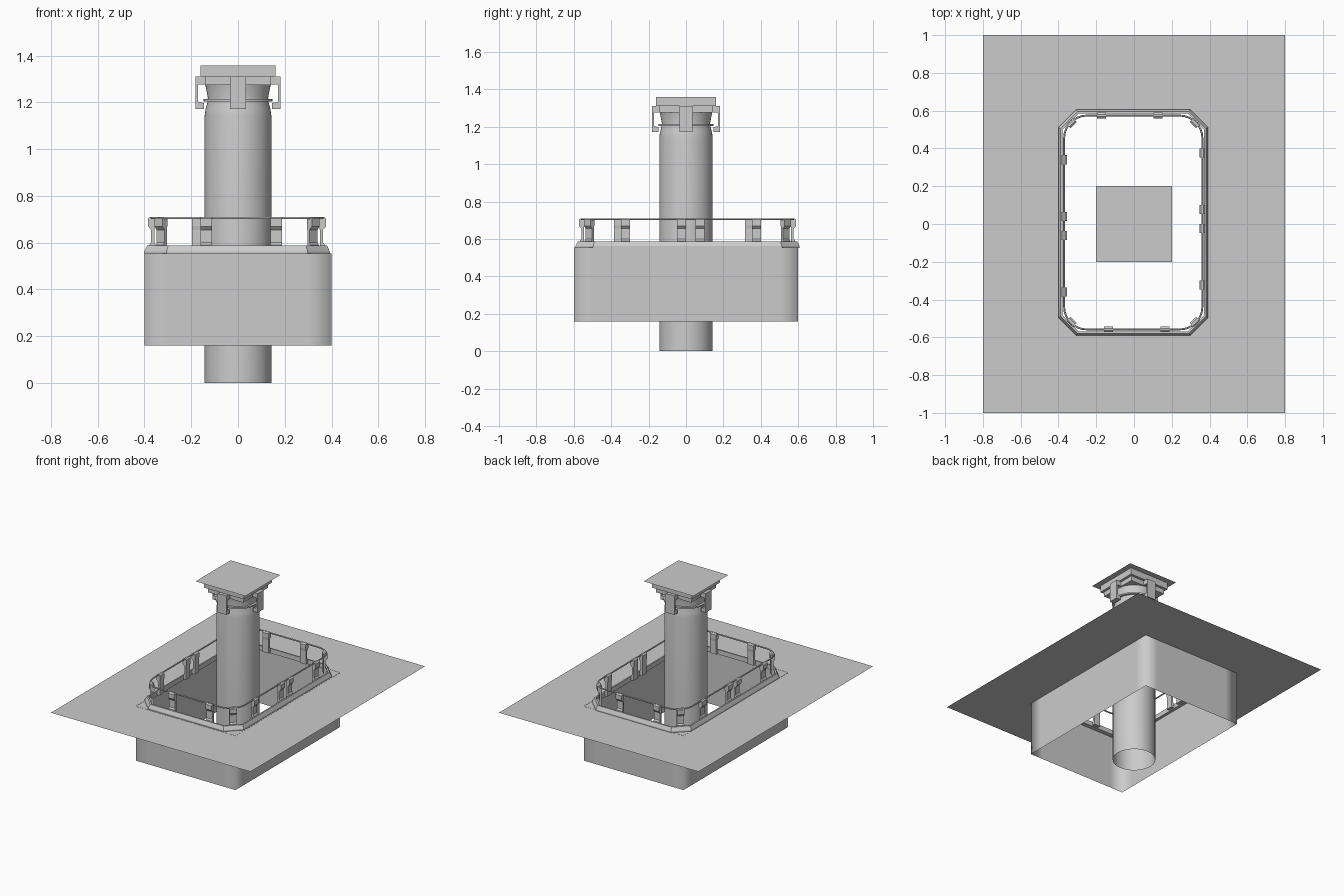
import bpy, bmesh
from math import sin, cos, pi, radians
from mathutils import Matrix, Vector

if "Cube" in bpy.data.objects:
    bpy.data.objects.remove(bpy.data.objects["Cube"])


def add_obj(name, bm, smooth=False):
    me = bpy.data.meshes.new(name)
    bm.to_mesh(me)
    bm.free()
    for p in me.polygons:
        p.use_smooth = smooth
    ob = bpy.data.objects.new(name, me)
    bpy.context.collection.objects.link(ob)
    return ob


def loft(name, rings, smooth=False, loop=False):
    """Skin a list of closed point rings with quads."""
    bm = bmesh.new()
    vs = [[bm.verts.new(p) for p in r] for r in rings]
    pairs = list(zip(vs, vs[1:])) + ([(vs[-1], vs[0])] if loop else [])
    for a, b in pairs:
        for i in range(len(a)):
            j = (i + 1) % len(a)
            bm.faces.new((a[i], a[j], b[j], b[i]))
    return add_obj(name, bm, smooth)


def extrude_profile(name, prof, width, mat):
    """Closed (outward, z) profile extruded to a width, then placed."""
    bm = bmesh.new()
    f = bm.faces.new([bm.verts.new((d, -width / 2, z)) for d, z in prof])
    geo = bmesh.ops.extrude_face_region(bm, geom=[f])["geom"]
    bmesh.ops.translate(bm, vec=(0, width, 0),
                        verts=[g for g in geo if isinstance(g, bmesh.types.BMVert)])
    bmesh.ops.recalc_face_normals(bm, faces=bm.faces)
    bm.transform(mat)
    return add_obj(name, bm)


def box(name, hx, hy, z0, z1):
    return extrude_profile(name, [(-hx, z0), (hx, z0), (hx, z1), (-hx, z1)], hy * 2, Matrix())


def octagon(hx, hy, c, z, ox=0, oy=0):
    pts = [(hx, -hy + c), (hx, hy - c), (hx - c, hy), (-hx + c, hy),
           (-hx, hy - c), (-hx, -hy + c), (-hx + c, -hy), (hx - c, -hy)]
    return [(x + ox, y + oy, z) for x, y in pts]


def circle(r, z, n=48):
    return [(r * cos(2 * pi * i / n), r * sin(2 * pi * i / n), z) for i in range(n)]


OX, OY = -0.004, 0.008   # small offset of the rim and rail
PLANE_Z = 0.553

# flat sheet with an octagonal opening
bm = bmesh.new()
for ring in ([(x, y, PLANE_Z) for x, y in ((-.8, -1), (.8, -1), (.8, 1), (-.8, 1))],
             octagon(0.395, 0.597, 0.095, PLANE_Z, OX, OY)):
    v = [bm.verts.new(p) for p in ring]
    for i in range(len(v)):
        bm.edges.new((v[i], v[(i + 1) % len(v)]))
bmesh.ops.triangle_fill(bm, edges=bm.edges[:], use_beauty=True, normal=(0, 0, 1))
add_obj("ground_sheet", bm)

# open rectangular skirt, smooth around its corners
def skirt_ring(z):
    x, y, c = 0.4, 0.6, 0.1
    return [(x, -y + c, z), (x, y - c, z), (x, y, z), (x - c, y, z), (-x + c, y, z), (-x, y, z),
            (-x, y - c, z), (-x, -y + c, z), (-x, -y, z), (-x + c, -y, z), (x - c, -y, z), (x, -y, z)]
loft("skirt", [skirt_ring(0.16), skirt_ring(PLANE_Z + 0.001)], smooth=True)

# bevelled rim around the opening
loft("rim", [octagon(hx, hy, c, z, OX, OY) for hx, hy, c, z in (
    (0.397, 0.599, 0.095, 0.553), (0.397, 0.599, 0.095, 0.562), (0.385, 0.587, 0.09, 0.587),
    (0.375, 0.577, 0.086, 0.587), (0.375, 0.577, 0.086, 0.553))], loop=True)

# thin guard wire
RX, RY, R = 0.366, 0.566, 0.12
cu = bpy.data.curves.new("guard_wire", 'CURVE')
cu.dimensions = '3D'
cu.bevel_depth = 0.005
cu.bevel_resolution = 1
pts = []
for k, (sx, sy) in enumerate(((1, 1), (-1, 1), (-1, -1), (1, -1))):
    for i in range(9):
        a = k * pi / 2 + i * pi / 16
        pts.append((sx * (RX - R) + R * cos(a) + OX, sy * (RY - R) + R * sin(a) + OY, 0.706))
sp = cu.splines.new('POLY')
sp.points.add(len(pts) - 1)
for p, co in zip(sp.points, pts):
    p.co = (*co, 1)
sp.use_cyclic_u = True
bpy.context.collection.objects.link(bpy.data.objects.new("guard_wire", cu))

# clips that carry the wire, repeated by half-turn symmetry
clip_prof = [(-0.012, 0.56), (0.010, 0.56), (0.010, 0.59), (0.002, 0.60), (0.002, 0.655),
             (0.015, 0.67), (0.015, 0.703), (0.006, 0.710), (-0.006, 0.710),
             (-0.015, 0.703), (-0.015, 0.672), (-0.012, 0.655)]
dg = R * cos(pi / 4) - 0.005
half = [(-RX, y, 180) for y in (0.332, 0.032, -0.068, -0.368)]
half += [(x, RY, 90) for x in (-0.168, 0.132)]
half += [(RX - R + dg, RY - R + dg, 45), (-RX + R - dg, RY - R + dg, 135)]
for x, y, ang in half:
    for s, turn in ((1, 0), (-1, 180)):
        m = Matrix.Translation((s * x + OX, s * y + OY, 0)) @ Matrix.Rotation(radians(ang + turn), 4, 'Z')
        extrude_profile("wire_clip", clip_prof, 0.048, m)

# central pipe with narrowed neck and flared mouth
pipe = loft("pipe", [circle(r, z) for r, z in (
    (0.143, 0), (0.143, 1.14), (0.139, 1.17), (0.131, 1.2), (0.129, 1.22), (0.140, 1.277))], smooth=True)

# thin collar on the neck
loft("neck_collar", [circle(r, z) for r, z in (
    (0.128, 1.205), (0.147, 1.205), (0.147, 1.215), (0.128, 1.215))], loop=True)

# stepped cap
box("cap_base", 0.142, 0.142, 1.275, 1.31)
box("cap_block", 0.16, 0.16, 1.31, 1.358)
bm = bmesh.new()
bmesh.ops.create_grid(bm, x_segments=1, y_segments=1, size=0.2,
                      matrix=Matrix.Translation((0, 0, 1.36)))
add_obj("cap_sheet", bm)

# four hooked brackets holding the cap
hook = [(0.13, 1.31), (0.182, 1.31), (0.182, 1.172), (0.146, 1.172), (0.146, 1.197),
        (0.170, 1.203), (0.172, 1.277), (0.13, 1.277)]
for k in range(4):
    extrude_profile("cap_bracket", hook, 0.07, Matrix.Rotation(k * pi / 2, 4, 'Z'))
